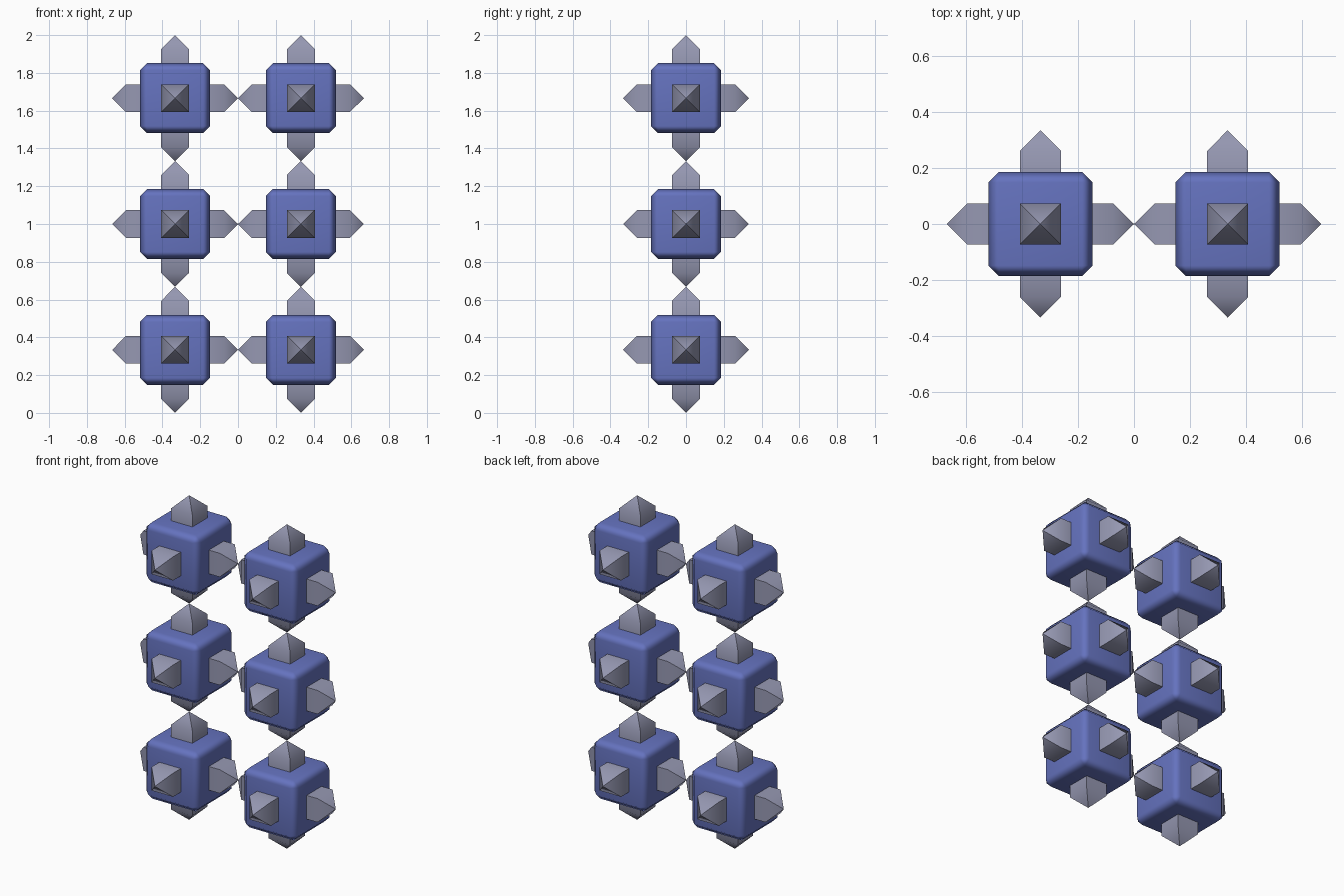
import bpy, bmesh, math
from mathutils import Vector

if "Cube" in bpy.data.objects:
    bpy.data.objects.remove(bpy.data.objects["Cube"])

CUBE = 0.1855      # half size of each block
CHAMFER = 0.0375
ROD = 0.073        # half width of each square peg
TIP = 1 / 3        # distance from block centre to peg tip


def material(name, rgb):
    m = bpy.data.materials.new(name)
    m.diffuse_color = (*rgb, 1)
    m.use_nodes = True
    m.node_tree.nodes["Principled BSDF"].inputs["Base Color"].default_value = m.diffuse_color
    return m


blue = material("blue", (0.13, 0.17, 0.52))
grey = material("lavender grey", (0.30, 0.31, 0.44))


def make_object(name, bm, mat, location):
    bmesh.ops.recalc_face_normals(bm, faces=bm.faces)
    mesh = bpy.data.meshes.new(name)
    bm.to_mesh(mesh)
    bm.free()
    mesh.materials.append(mat)
    ob = bpy.data.objects.new(name, mesh)
    ob.location = location
    bpy.context.collection.objects.link(ob)
    bpy.ops.object.select_all(action='DESELECT')
    ob.select_set(True)
    bpy.context.view_layer.objects.active = ob
    bpy.ops.object.shade_smooth_by_angle(angle=math.radians(50))
    return ob


# chamfered block with flat-looking faces
def block(location):
    bm = bmesh.new()
    bmesh.ops.create_cube(bm, size=2 * CUBE)
    bmesh.ops.bevel(bm, geom=bm.edges[:], offset=CHAMFER, segments=1,
                    affect='EDGES', profile=0.5)
    ob = make_object("block", bm, blue, location)
    wn = ob.modifiers.new("weighted normals", 'WEIGHTED_NORMAL')
    wn.keep_sharp = True


# square peg with a pyramid point, aimed along a direction
def peg(location, direction):
    bm = bmesh.new()
    rings = []
    for z in (CUBE - 0.03, TIP - ROD):
        rings.append([bm.verts.new((x * ROD, y * ROD, z))
                      for x, y in ((-1, -1), (1, -1), (1, 1), (-1, 1))])
    point = bm.verts.new((0, 0, TIP))
    bm.faces.new(rings[0])
    for i in range(4):
        j = (i + 1) % 4
        bm.faces.new((rings[0][i], rings[0][j], rings[1][j], rings[1][i]))
        bm.faces.new((rings[1][i], rings[1][j], point))
    turn = Vector((0, 0, 1)).rotation_difference(Vector(direction)).to_matrix()
    bmesh.ops.rotate(bm, verts=bm.verts, cent=(0, 0, 0), matrix=turn)
    make_object("pointed_peg", bm, grey, location)


# two columns of three spiked blocks, touching tip to tip
for x in (-TIP, TIP):
    for level in range(3):
        centre = (x, 0, TIP * (2 * level + 1))
        block(centre)
        for d in ((1, 0, 0), (-1, 0, 0), (0, 1, 0), (0, -1, 0), (0, 0, 1), (0, 0, -1)):
            peg(centre, d)
